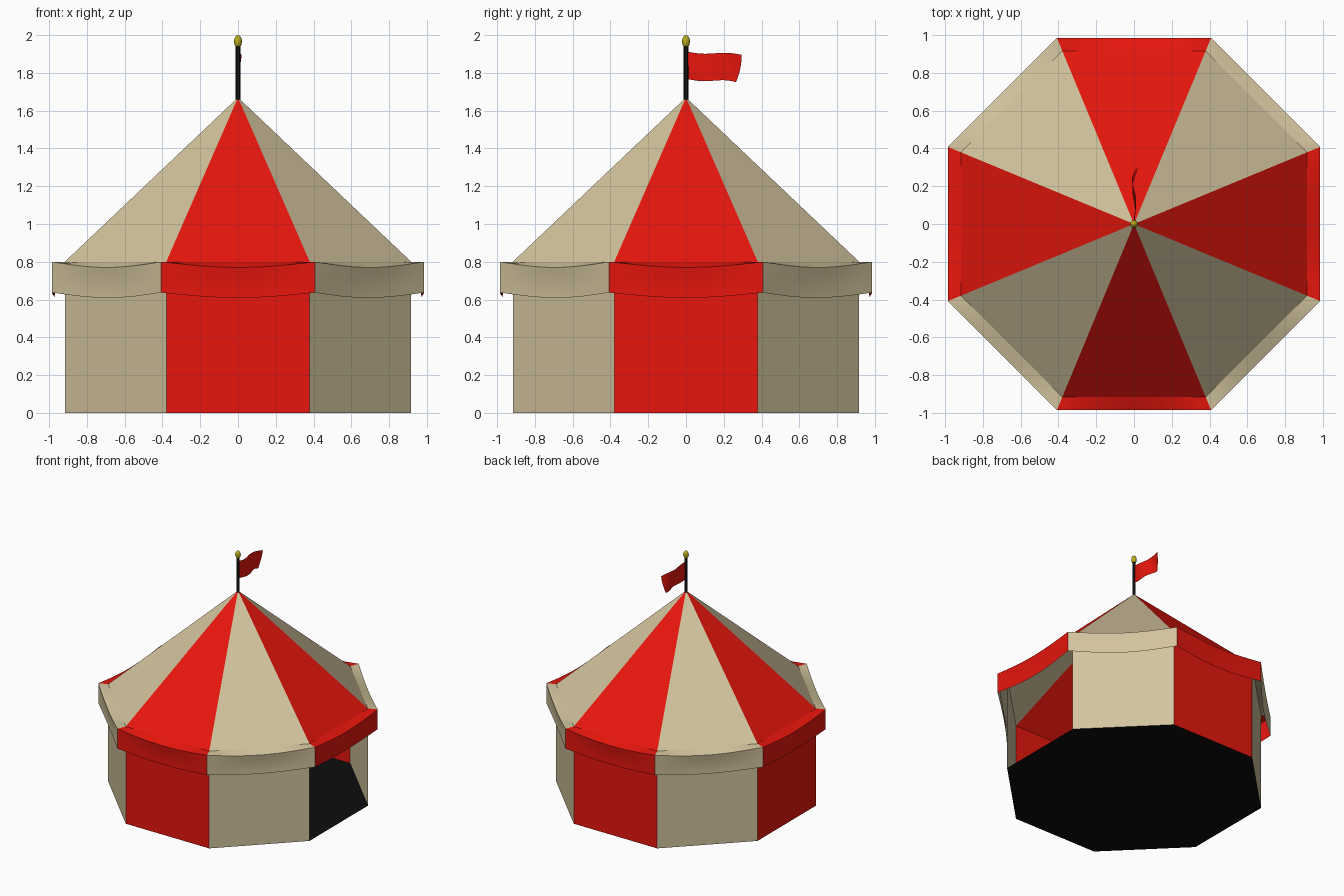
import bpy, bmesh
from math import pi, sin, cos, tan
from mathutils import Matrix, Vector

if "Cube" in bpy.data.objects:
    bpy.data.objects.remove(bpy.data.objects["Cube"])


def mat(name, rgb):
    m = bpy.data.materials.new(name)
    m.diffuse_color = (*rgb, 1)
    m.use_nodes = True
    m.node_tree.nodes["Principled BSDF"].inputs["Base Color"].default_value = m.diffuse_color
    return m


RED = mat("red_canvas", (0.8, 0.008, 0.004))
CREAM = mat("cream_canvas", (0.65, 0.55, 0.34))
BLACK = mat("black", (0.004, 0.004, 0.004))
GOLD = mat("gold", (0.5, 0.4, 0.01))
T = tan(pi / 8)
WALL, EDGE, EAVE, APEX = 0.917, 0.986, 0.8, 1.67


def finish(name, bm, mats, smooth=False):
    bmesh.ops.remove_doubles(bm, verts=bm.verts, dist=0.0005)
    me = bpy.data.meshes.new(name)
    bm.to_mesh(me)
    bm.free()
    for m in mats:
        me.materials.append(m)
    ob = bpy.data.objects.new(name, me)
    bpy.context.collection.objects.link(ob)
    if smooth:
        bpy.ops.object.select_all(action='DESELECT')
        ob.select_set(True)
        bpy.context.view_layer.objects.active = ob
        bpy.ops.object.shade_smooth_by_angle(angle=0.6)
    return ob


def add_grid(bm, nu, nv, point, index=0):
    """Grid surface from point(u, v), with u and v in 0..1."""
    g = [[bm.verts.new(point(i / nu, j / nv)) for i in range(nu + 1)]
         for j in range(nv + 1)]
    for j in range(nv):
        for i in range(nu):
            f = bm.faces.new((g[j][i], g[j][i + 1], g[j + 1][i + 1], g[j + 1][i]))
            f.material_index = index


def side(k):
    """Side 0 faces -y; even sides are red, odd ones cream."""
    return Matrix.Rotation(k * pi / 4, 3, 'Z')


# Walls, with the +x side left open as the doorway
bm = bmesh.new()
for k in range(8):
    if k != 2:
        add_grid(bm, 1, 1, lambda u, v: side(k) @ Vector(
            ((2 * u - 1) * WALL * T, -WALL, EAVE * v)), k % 2)
finish("walls", bm, (RED, CREAM))

# Pyramid roof
bm = bmesh.new()
for k in range(8):
    pts = [side(k) @ Vector(p) for p in
           ((-WALL * T, -WALL, EAVE), (WALL * T, -WALL, EAVE), (0, 0, APEX))]
    bm.faces.new([bm.verts.new(p) for p in pts]).material_index = k % 2
finish("roof", bm, (RED, CREAM))


# Sagging valance: sloping top strip and hanging cloth
def strip(u, v):
    s, r = 2 * u - 1, WALL + (EDGE - WALL) * v
    return Vector((s * r * T, -r, EAVE - 0.03 * sin(pi * u) * v))


def hang(u, v):
    s, sag = 2 * u - 1, sin(pi * u)
    return Vector((s * EDGE * T, -EDGE + 0.016 * sag * sin(pi * 0.6 * v),
                   EAVE - 0.03 * sag - (0.163 - 0.002 * sag) * v))


bm = bmesh.new()
for k in range(8):
    add_grid(bm, 12, 2, lambda u, v: side(k) @ strip(u, 1 - v), k % 2)
    add_grid(bm, 12, 5, lambda u, v: side(k) @ hang(u, 1 - v), k % 2)
finish("valance", bm, (RED, CREAM), True)

# Floor
bm = bmesh.new()
bm.faces.new([bm.verts.new(side(k) @ Vector((WALL * T, -WALL, 0))) for k in range(8)])
finish("floor", bm, (BLACK,))

# Flag pole
bm = bmesh.new()
bmesh.ops.create_cone(bm, cap_ends=True, segments=12, radius1=0.012, radius2=0.012,
                      depth=0.3, matrix=Matrix.Translation((0, 0, 1.795)))
finish("flag_pole", bm, (BLACK,), True)

# Finial
bm = bmesh.new()
bmesh.ops.create_uvsphere(bm, u_segments=12, v_segments=8, radius=1,
                          matrix=Matrix.Translation((0, 0, 1.967))
                          @ Matrix.Diagonal((0.021, 0.021, 0.033, 1)))
finish("finial", bm, (GOLD,), True)


# Waving flag
def flag(u, v):
    x = 0.016 * u ** 0.5 * sin(2 * pi * u + 1.6 * v - 0.6) + 0.006 * u
    y = 0.01 + 0.285 * u - 0.03 * u ** 3 * (1 - v) ** 2
    z = 1.767 + 0.145 * v - 0.016 * u - 0.006 * sin(2 * pi * u)
    return Vector((x, y, z))


bm = bmesh.new()
add_grid(bm, 16, 8, flag)
finish("flag", bm, (RED,), True)
